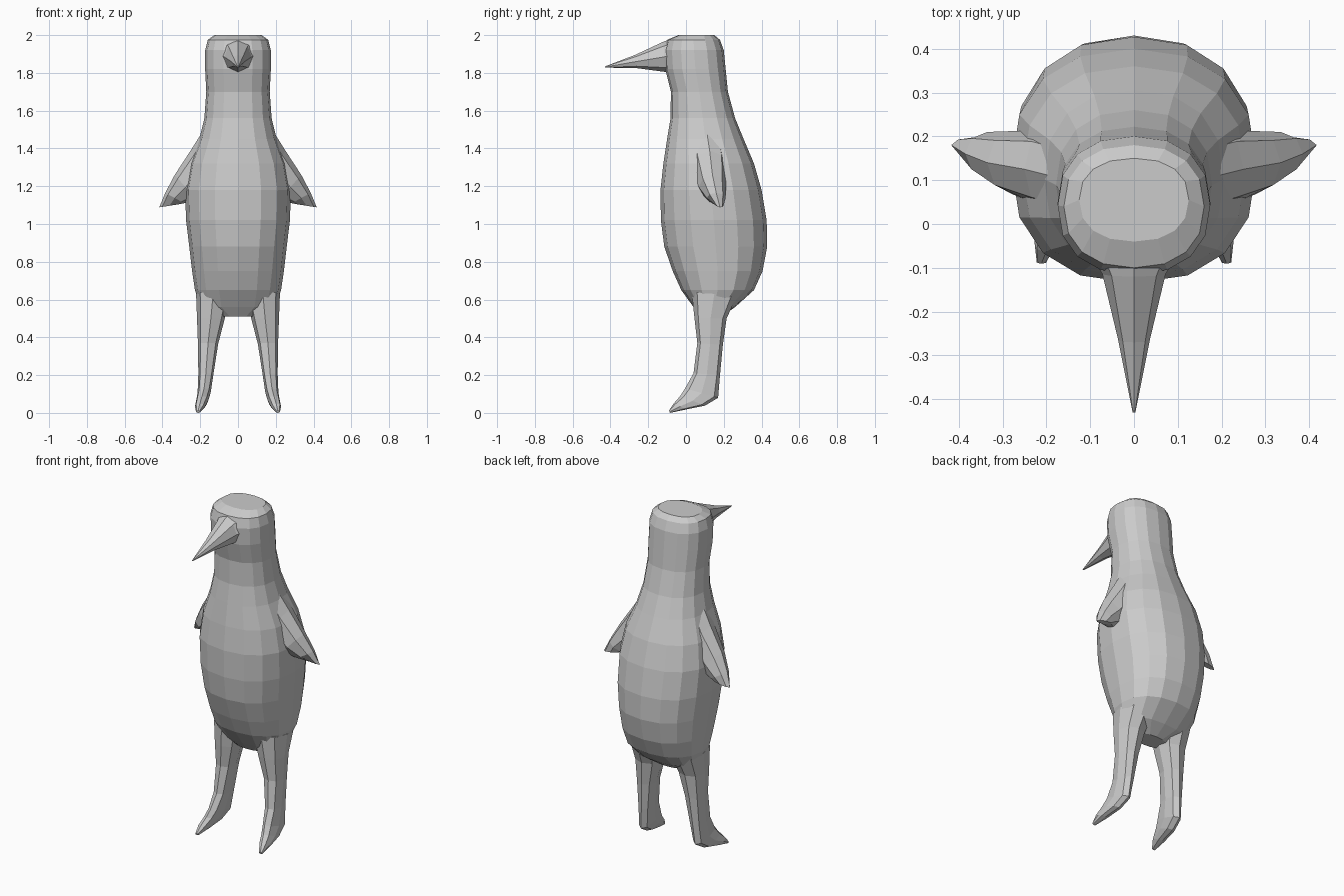
import bpy, bmesh, math
from mathutils import Vector


def power(v, e):
    return math.copysign(abs(v) ** e, v)


def loft(name, sections, n, e, mirror=False):
    """Skin rings; each section is (point a, point b, half-width vector)."""
    bm = bmesh.new()
    rings = []
    for a, b, w in sections:
        a, b, w = Vector(a), Vector(b), Vector(w)
        mid, half = (a + b) / 2, (a - b) / 2
        ring = []
        for i in range(n):
            t = 2 * math.pi * i / n
            c, s = power(math.cos(t), e), power(math.sin(t), e)
            ring.append(bm.verts.new(mid + half * c + w * s))
        rings.append(ring)
    for r, q in zip(rings, rings[1:]):
        for i in range(n):
            j = (i + 1) % n
            bm.faces.new((r[i], r[j], q[j], q[i]))
    bm.faces.new(rings[0])
    bm.faces.new(rings[-1])
    bmesh.ops.recalc_face_normals(bm, faces=bm.faces[:])
    me = bpy.data.meshes.new(name)
    bm.to_mesh(me)
    bm.free()
    ob = bpy.data.objects.new(name, me)
    bpy.context.collection.objects.link(ob)
    if mirror:
        ob.modifiers.new("Mirror", 'MIRROR').use_mirror_merge = False
    return ob


# Body and head: z, front y, back y, half width
body = [
    (0.51, 0.08, 0.19, 0.10), (0.56, 0.04, 0.26, 0.20),
    (0.65, -0.025, 0.36, 0.228), (0.75, -0.07, 0.405, 0.243),
    (0.88, -0.115, 0.43, 0.258), (1.02, -0.133, 0.427, 0.275),
    (1.18, -0.135, 0.40, 0.28), (1.32, -0.12, 0.36, 0.255),
    (1.45, -0.10, 0.305, 0.205), (1.56, -0.082, 0.26, 0.178),
    (1.70, -0.08, 0.222, 0.168), (1.82, -0.11, 0.21, 0.174),
    (1.92, -0.115, 0.20, 0.174), (1.975, -0.10, 0.18, 0.16),
    (2.0, -0.04, 0.15, 0.125)]
loft("body", [((0, f, z), (0, b, z), (w, 0, 0)) for z, f, b, w in body], 16, 0.86)

# Beak: top y, top z, bottom y, bottom z, half width
beak = [
    (0.00, 1.99, 0.00, 1.82, 0.14), (-0.06, 1.985, -0.06, 1.81, 0.105),
    (-0.12, 1.965, -0.11, 1.805, 0.072), (-0.27, 1.895, -0.26, 1.825, 0.036),
    (-0.43, 1.834, -0.43, 1.828, 0.003)]
loft("beak", [((0, ty, tz), (0, by, bz), (w, 0, 0)) for ty, tz, by, bz, w in beak], 8, 1.0)

# Legs and feet: front y, front z, back y, back z, inner x, outer x
leg = [
    (0.03, 0.64, 0.27, 0.62, 0.04, 0.222), (0.045, 0.50, 0.215, 0.50, 0.07, 0.217),
    (0.06, 0.37, 0.195, 0.36, 0.105, 0.212), (0.04, 0.21, 0.18, 0.20, 0.13, 0.21),
    (-0.005, 0.13, 0.17, 0.08, 0.145, 0.214), (-0.03, 0.09, 0.10, 0.038, 0.158, 0.222),
    (-0.065, 0.05, 0.00, 0.018, 0.175, 0.228), (-0.09, 0.012, -0.085, 0.0, 0.20, 0.222)]
loft("leg", [(((i + o) / 2, fy, fz), ((i + o) / 2, by, bz), ((o - i) / 2, 0, 0))
             for fy, fz, by, bz, i, o in leg], 8, 0.8, True)

# Flippers: outer x, outer z, inner x, inner z, centre y, half thickness
wing = [
    (0.15, 1.55, 0.08, 1.35, 0.10, 0.09), (0.25, 1.39, 0.15, 1.20, 0.125, 0.09),
    (0.335, 1.26, 0.22, 1.13, 0.14, 0.072), (0.385, 1.165, 0.285, 1.11, 0.16, 0.05),
    (0.417, 1.088, 0.31, 1.105, 0.18, 0.018)]
loft("flipper", [((ox, y, oz), (ix, y, iz), (0, h, 0))
                 for ox, oz, ix, iz, y, h in wing], 8, 1.0, True)
